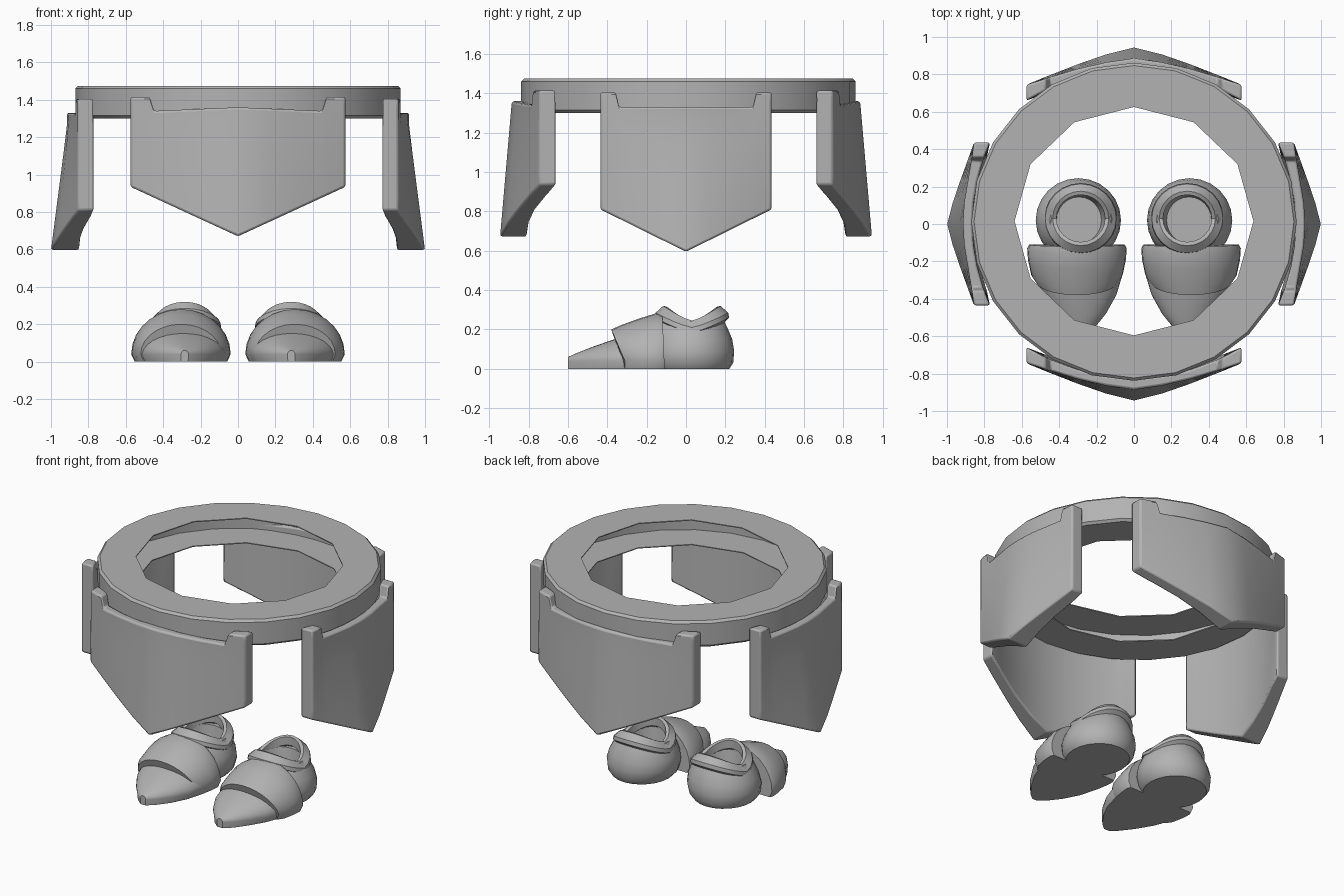
import bpy, bmesh, math
from mathutils import Matrix, Vector

if "Cube" in bpy.data.objects:
    bpy.data.objects.remove(bpy.data.objects["Cube"])

grey = bpy.data.materials.new("plain grey")
grey.diffuse_color = (0.45, 0.45, 0.45, 1)
grey.use_nodes = True
grey.node_tree.nodes["Principled BSDF"].inputs["Base Color"].default_value = grey.diffuse_color


def finish(name, bm, bevel=0, angle=35, recalc=True):
    if recalc:
        bmesh.ops.recalc_face_normals(bm, faces=bm.faces)
    me = bpy.data.meshes.new(name)
    bm.to_mesh(me)
    bm.free()
    ob = bpy.data.objects.new(name, me)
    bpy.context.collection.objects.link(ob)
    me.materials.append(grey)
    if bevel:
        m = ob.modifiers.new("soft edges", 'BEVEL')
        m.width, m.segments, m.angle_limit = bevel, 2, math.radians(40)
    bpy.context.view_layer.objects.active = ob
    ob.select_set(True)
    bpy.ops.object.shade_smooth_by_angle(angle=math.radians(angle))
    ob.select_set(False)
    return ob


def loft(bm, rings, closed=False, caps=True):
    """Bridge equal-length loops of points; optionally join last to first."""
    vs = [[bm.verts.new(p) for p in r] for r in rings]
    n = len(vs[0])
    pairs = list(zip(vs, vs[1:])) + ([(vs[-1], vs[0])] if closed else [])
    for a, b in pairs:
        for i in range(n):
            j = (i + 1) % n
            bm.faces.new((a[i], a[j], b[j], b[i]))
    if caps and not closed:
        bm.faces.new(vs[0])
        bm.faces.new(vs[-1])


def circle(rx, ry, z, cx=0, cy=0, n=24):
    return [(cx + rx * math.cos(2 * math.pi * i / n),
             cy + ry * math.sin(2 * math.pi * i / n), z) for i in range(n)]


# Belt: a channel open towards the middle, with a twelve-sided opening
def opening(r, z):
    pts = []
    corners = circle(r * 1.03, r * 0.985, z, 0, 0.015, 12)
    for i in range(12):
        a, b = Vector(corners[i]), Vector(corners[(i + 1) % 12])
        pts += [a, (a + b) / 2]
    return pts


def wall(inset, z):
    return circle(0.87 - inset, 0.85 - inset, z, 0, 0.012)


bm = bmesh.new()
loft(bm, [opening(0.62, 1.475), wall(0.015, 1.475), wall(0, 1.46), wall(0, 1.315),
          wall(0.015, 1.30), opening(0.63, 1.30), opening(0.63, 1.306),
          wall(0.02, 1.306), wall(0.02, 1.469), opening(0.62, 1.469)], closed=True)
finish("belt", bm)


# Hanging plates: curved pointed slabs with a tab at each upper corner
def plate(name, turn, w, top, mid_top, tab, corner, tip, c_in, out_top, out_tip):
    bm = bmesh.new()
    us = [-1, -.82, -.78, -.52, -.26, 0, .26, .52, .78, .82, 1]
    ts = [0, .08, .3, .55, .75, .9, 1]
    grids = []
    for outer in (False, True):
        grid = []
        for u in us:
            a = abs(u)
            zt = tab if a > .8 else top + (mid_top - top) * (1 - a)
            zb = tip + (corner - tip) * a
            col = []
            for t in ts:
                z = zt + (zb - zt) * t
                d = c_in - 0.5 * (u * w) ** 2 - 0.015 * (t if a < 1 else 0)
                if outer:
                    f = min(1, max(0, (mid_top - z) / (mid_top - tip)))
                    centre = out_top + (out_tip - out_top) * f
                    edge = c_in - 0.5 * w * w + 0.085
                    d = max(d + .05, centre + (edge - centre) * a ** 1.35)
                col.append(bm.verts.new((u * w, -d, z)))
            grid.append(col)
        grids.append(grid)
    n, m = len(us), len(ts)
    for g in grids:
        for i in range(n - 1):
            for j in range(m - 1):
                bm.faces.new((g[i][j], g[i + 1][j], g[i + 1][j + 1], g[i][j + 1]))
    rim = ([(i, 0) for i in range(n)] + [(n - 1, j) for j in range(1, m)]
           + [(i, m - 1) for i in range(n - 2, -1, -1)] + [(0, j) for j in range(m - 2, 0, -1)])
    g, h = grids
    for (i, j), (k, l) in zip(rim, rim[1:] + rim[:1]):
        bm.faces.new((g[i][j], g[k][l], h[k][l], h[i][j]))
    bm.transform(Matrix.Rotation(turn, 4, 'Z'))
    finish(name, bm, 0.012)


front_size = (0.575, 1.335, 1.36, 1.415, 0.935, 0.67, 0.825, 0.885, 0.945)
side_size = (0.435, 1.33, 1.33, 1.405, 0.81, 0.595, 0.865, 0.905, 1.0)
plate("front_plate", 0, *front_size)
plate("back_plate", math.pi, *front_size)
plate("right_plate", math.pi / 2, *side_size)
plate("left_plate", -math.pi / 2, *side_size)


# Shoes
def arch(cx, y, w, h, lean=0, n=14):
    """Domed cross-section standing on the floor; lean pushes the sides back."""
    pts = [(cx - w * .93, y + lean, 0), (cx + w * .93, y + lean, 0)]
    for i in range(n + 1):
        a = math.pi * i / n
        s = math.sin(a)
        pts.append((cx + w * math.cos(a), y + lean * (1 - s), .04 + (h - .04) * s))
    return pts


for side, cx in (("right", 0.305), ("left", -0.305)):
    inward = -0.02 if cx > 0 else 0.02
    ax = cx + inward

    # Pointed toe
    bm = bmesh.new()
    toe = [(-.60, .02, .06), (-.56, .07, .078), (-.48, .135, .11), (-.38, .195, .145),
           (-.27, .235, .18), (-.12, .24, .20)]
    loft(bm, [arch(cx + inward * min(1, (-.12 - y) * 3), y, w, h) for y, w, h in toe])
    finish(side + "_toe", bm)

    # Wide band over the instep
    bm = bmesh.new()
    band = [(-.38, .215, .20, .07), (-.33, .245, .222, .06), (-.24, .262, .255, .05),
            (-.16, .266, .28, .03), (-.12, .255, .28, .01)]
    loft(bm, [arch(cx, y, w, h, l) for y, w, h, l in band])
    finish(side + "_instep_band", bm)

    # Rounded heel cup, hollow at the ankle
    bm = bmesh.new()
    cup = [(.19, .20, 0), (.215, .22, .03), (.228, .225, .09), (.215, .215, .15),
           (.185, .19, .21), (.165, .175, .24), (.135, .14, .24), (.12, .125, .13)]
    loft(bm, [circle(rx, ry, z, cx + inward * z / .24, .02) for rx, ry, z in cup])
    finish(side + "_heel_cup", bm)

    # Ankle collar that dips at both sides
    bm = bmesh.new()
    rings = []
    for i in range(24):
        a = 2 * math.pi * i / 24
        c, s = math.cos(a), math.sin(a)
        z = .245 + .075 * abs(s) ** 1.3
        rings.append([(ax + r * c, .03 + r * .97 * s, z + dz) for r, dz in
                      ((.13, -.005), (.15, 0), (.19, -.035), (.195, -.06), (.17, -.085), (.13, -.06))])
    loft(bm, rings, closed=True)
    finish(side + "_ankle_collar", bm)
